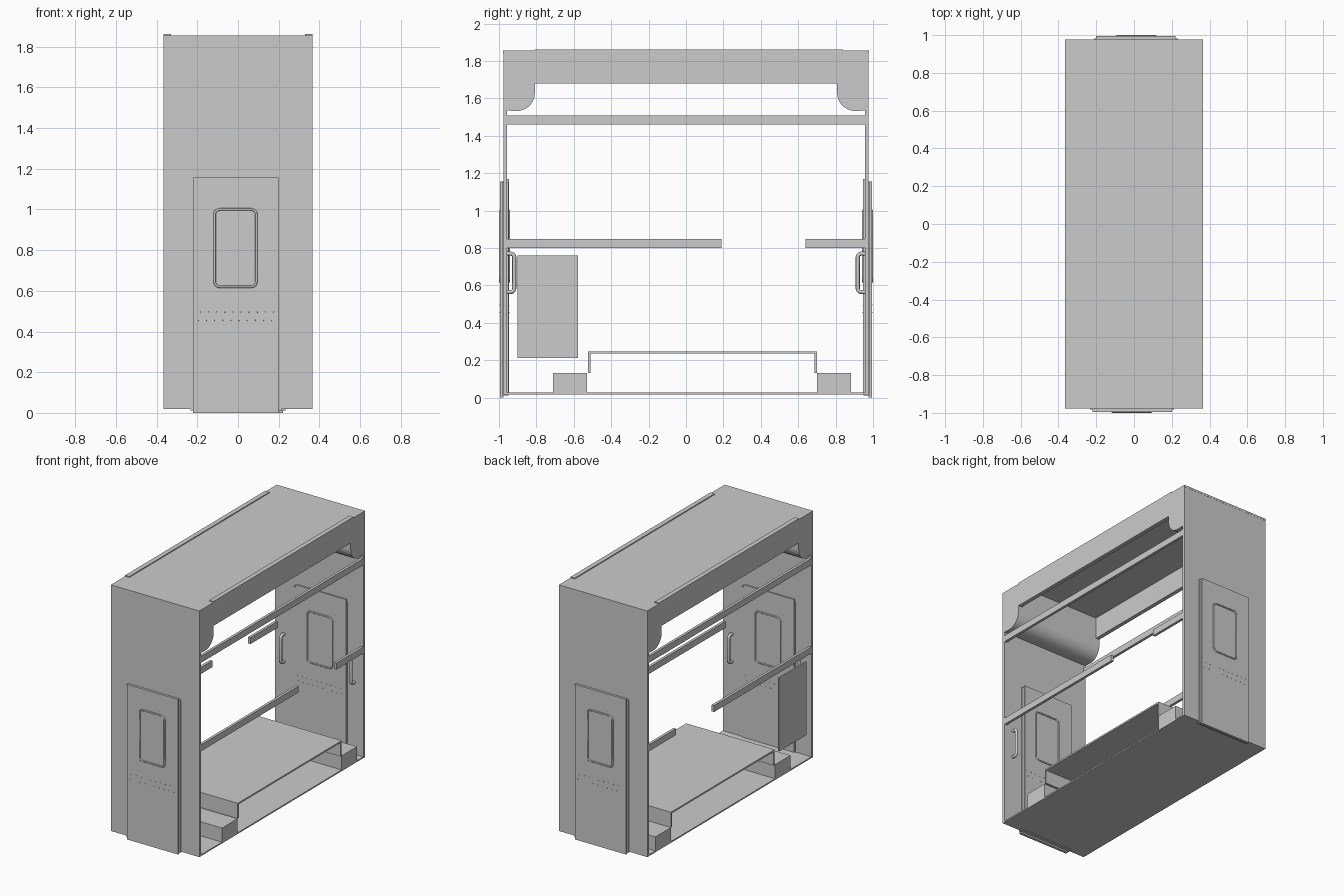
import bpy, bmesh, math

if "Cube" in bpy.data.objects:
    bpy.data.objects.remove(bpy.data.objects["Cube"])

W = 0.365  # half width


def mesh_object(name, bm):
    bmesh.ops.recalc_face_normals(bm, faces=bm.faces)
    me = bpy.data.meshes.new(name)
    bm.to_mesh(me)
    bm.free()
    ob = bpy.data.objects.new(name, me)
    bpy.context.collection.objects.link(ob)
    return ob


def box(name, x, y, z, s=1):
    """Box from axis ranges; s=-1 turns it half a turn about z."""
    bm = bmesh.new()
    bmesh.ops.create_cube(bm, size=1)
    for v in bm.verts:
        v.co = (s * (x[0] + (v.co.x + .5) * (x[1] - x[0])),
                s * (y[0] + (v.co.y + .5) * (y[1] - y[0])),
                z[0] + (v.co.z + .5) * (z[1] - z[0]))
    return mesh_object(name, bm)


def extrude_x(name, profile, x0, x1):
    """Extrude a (y, z) profile along x."""
    bm = bmesh.new()
    face = bm.faces.new([bm.verts.new((x0, y, z)) for y, z in profile])
    geo = bmesh.ops.extrude_face_region(bm, geom=[face])['geom']
    for v in geo:
        if isinstance(v, bmesh.types.BMVert):
            v.co.x = x1
    return mesh_object(name, bm)


def tube(name, pts, radius, cyclic=False):
    cu = bpy.data.curves.new(name, 'CURVE')
    cu.dimensions = '3D'
    cu.bevel_depth = radius
    cu.bevel_resolution = 2
    cu.use_fill_caps = True
    sp = cu.splines.new('POLY')
    sp.points.add(len(pts) - 1)
    for p, c in zip(sp.points, pts):
        p.co = (*c, 1)
    sp.use_cyclic_u = cyclic
    ob = bpy.data.objects.new(name, cu)
    bpy.context.collection.objects.link(ob)
    return ob


def arc(cx, cz, r, a0, a1, n=5):
    return [(cx + r * math.cos(math.radians(a0 + (a1 - a0) * i / n)),
             cz + r * math.sin(math.radians(a0 + (a1 - a0) * i / n)))
            for i in range(n + 1)]


def rounded_rect(x0, x1, z0, z1, r):
    return (arc(x1 - r, z0 + r, r, -90, 0) + arc(x1 - r, z1 - r, r, 0, 90)
            + arc(x0 + r, z1 - r, r, 90, 180) + arc(x0 + r, z0 + r, r, 180, 270))


# Floor, roof and raised centre platform
box("floor", (-W, W), (-.975, .975), (.018, .028))
box("roof", (-W, W), (-.978, .978), (1.84, 1.855))
box("platform_top", (-W, W), (-.525, .70), (.235, .247))

# Long side parts
for s, side in ((1, "right"), (-1, "left")):
    def strip(name, y, z, thick):
        x = sorted((s * W, s * (W - thick)))
        box(side + "_" + name, x, y, z)
    strip("fascia", (-.81, .81), (1.68, 1.85), .03)
    strip("roof_strip", (-.81, .84), (1.85, 1.862), .035)
    strip("upper_rail", (-.957, .957), (1.46, 1.508), .02)
    strip("long_mid_rail", (-.957, .19), (.80, .848), .02)
    strip("short_mid_rail", (.64, .957), (.80, .848), .02)

# Side cabinet panel
box("side_panel", (-W, -W + .012), (-.90, -.578), (.213, .76))

# Steps and platform risers
for y0, y1, r0, r1, end in ((-.71, -.528, -.525, -.511, "front"),
                            (.70, .882, .686, .70, "back")):
    box(end + "_step", (-W, W), (y0, y1), (.02, .133))
    box(end + "_riser", (-W, W), (r0, r1), (.133, .24))

# End walls, doors, handles and rounded ceiling ends
for s, end in ((1, "front"), (-1, "back")):
    box(end + "_wall", (-W, W), (-.977, -.957), (.018, 1.855), s)
    box(end + "_door_frame", (-.233, .213), (-.983, -.95), (.012, 1.15), s)
    box(end + "_door_outer", (-.22, .20), (-.994, -.975), (.0, 1.157), s)
    box(end + "_door_inner", (-.23, .19), (-.96, -.947), (.02, 1.168), s)

    # Window trims on both faces of the door
    for y, face in ((-.994, "outer"), (-.947, "inner")):
        ring = rounded_rect(-.115, .09, .62, 1.0, .025)
        tube(f"{end}_window_trim_{face}",
             [(s * x, s * y, z) for x, z in ring], .006, True)

    # Two rows of tiny rivets
    bm = bmesh.new()
    for row, z in enumerate((.455, .495)):
        for i in range(10):
            for y in (-.994, -.947):
                geo = bmesh.ops.create_icosphere(bm, subdivisions=1, radius=.003)
                bmesh.ops.translate(bm, verts=geo['verts'], vec=(
                    s * (-.195 + i * .04 + row * .01), s * y, z))
    mesh_object(end + "_door_rivets", bm)

    # Grab handles
    for hx in (-.29, .29):
        path = ([(-.957, .565)] + arc(-.938, .585, .02, -90, 0)
                + arc(-.938, .75, .02, 0, 90) + [(-.957, .77)])
        tube(end + "_handle", [(hx, s * y, z) for y, z in path], .011)

    # Ceiling end: convex rounded drop
    prof = ([(-.96, 1.85), (-.96, 1.535)]
            + arc(-.905, 1.63, .097, -90, 0, 12) + [(-.808, 1.85)])
    ob = extrude_x(end + "_ceiling_end", [(s * y, z) for y, z in prof], -W, W)
    bpy.context.view_layer.objects.active = ob
    bpy.ops.object.select_all(action='DESELECT')
    ob.select_set(True)
    bpy.ops.object.shade_smooth_by_angle(angle=math.radians(30))
